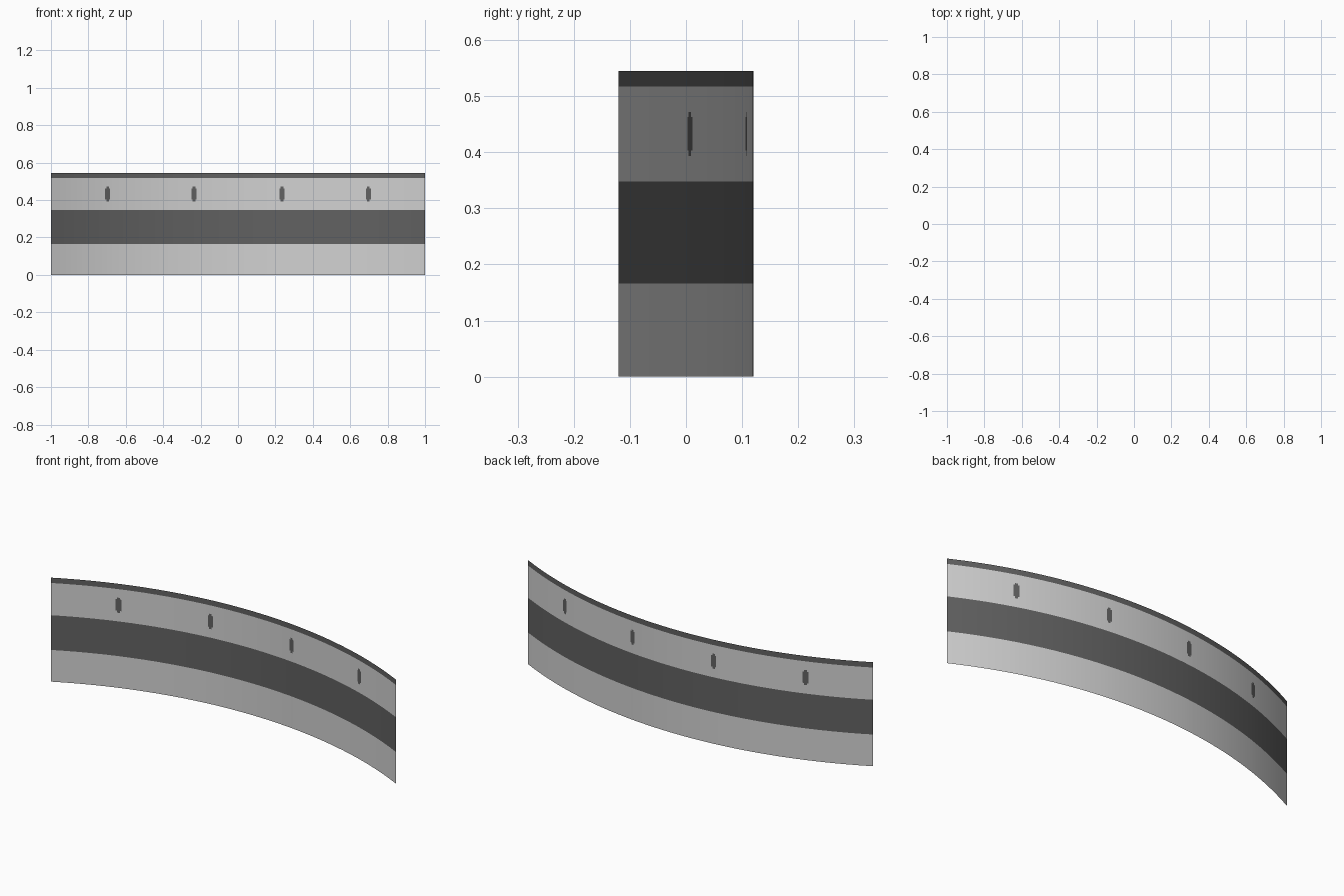
import bpy, bmesh, math

if "Cube" in bpy.data.objects:
    bpy.data.objects.remove(bpy.data.objects["Cube"])

SAG = 0.24                                # depth of the arc
R = (1 + SAG ** 2) / (2 * SAG)            # arc radius for a 2 unit chord
SLOTS = [-0.697, -0.235, 0.235, 0.697]


def material(name, v):
    m = bpy.data.materials.new(name)
    m.diffuse_color = (v, v, v, 1)
    m.use_nodes = True
    m.node_tree.nodes["Principled BSDF"].inputs["Base Color"].default_value = m.diffuse_color
    return m


# Column and row positions, with cuts around the painted slots
half = math.asin(1 / R)
n = 32
base = [R * math.sin(half * (2 * i / n - 1)) for i in range(n + 1)]
cuts = [s + d for s in SLOTS for d in (-0.0135, -0.007, 0.007, 0.0135)]
xs = sorted([b for b in base if all(abs(b - c) > 0.004 for c in cuts)] + cuts)
zs = [0, 0.166, 0.348, 0.393, 0.403, 0.463, 0.472, 0.517, 0.545]


def is_dark(x, z):
    if z > 0.517 or 0.166 < z < 0.348:
        return True
    d = min(abs(x - s) for s in SLOTS)
    return (d < 0.007 and 0.393 < z < 0.472) or (d < 0.0135 and 0.403 < z < 0.463)


# Curved single-sheet panel, ends bending toward the front
bm = bmesh.new()
grid = [[bm.verts.new((x, SAG / 2 - R + math.sqrt(R * R - x * x), z)) for z in zs] for x in xs]
for i in range(len(xs) - 1):
    for j in range(len(zs) - 1):
        f = bm.faces.new((grid[i][j], grid[i + 1][j], grid[i + 1][j + 1], grid[i][j + 1]))
        c = f.calc_center_median()
        f.material_index = int(is_dark(c.x, c.z))
        f.smooth = True
me = bpy.data.meshes.new("curved_panel")
bm.to_mesh(me)
bm.free()
me.materials.append(material("light grey", 0.64))
me.materials.append(material("dark grey", 0.12))
ob = bpy.data.objects.new("curved_panel", me)
bpy.context.collection.objects.link(ob)
